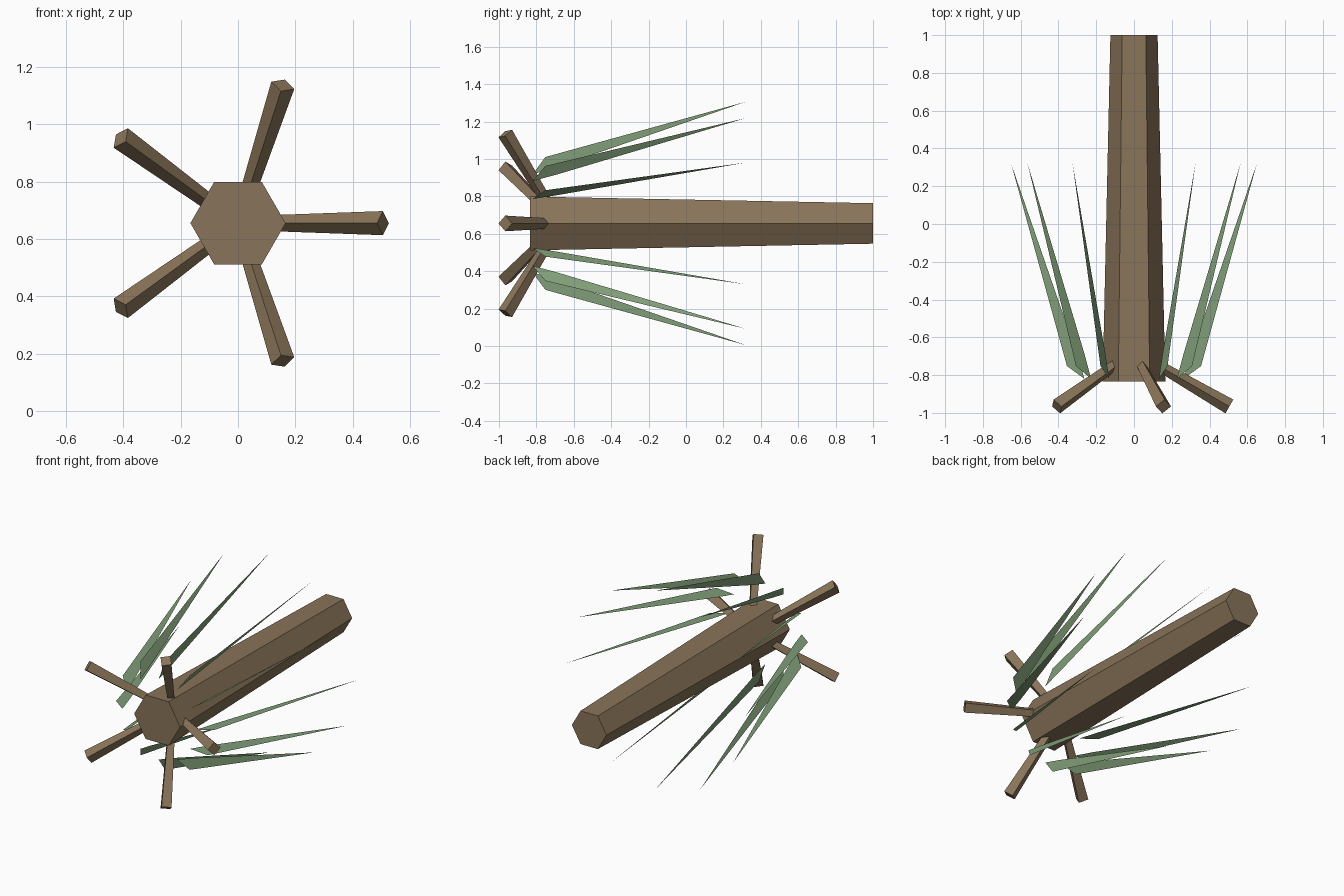
import bpy, bmesh
from math import cos, sin, pi, radians
from mathutils import Vector

if "Cube" in bpy.data.objects:
    bpy.data.objects.remove(bpy.data.objects["Cube"])

AXIS_Z = 0.655  # height of the trunk's axis


def material(name, color):
    m = bpy.data.materials.new(name)
    m.diffuse_color = (*color, 1)
    m.use_nodes = True
    m.node_tree.nodes["Principled BSDF"].inputs["Base Color"].default_value = m.diffuse_color
    return m


def make_object(name, bm, mat):
    mesh = bpy.data.meshes.new(name)
    bm.to_mesh(mesh)
    bm.free()
    mesh.materials.append(mat)
    ob = bpy.data.objects.new(name, mesh)
    bpy.context.collection.objects.link(ob)
    return ob


def around(r, y, a):
    """Point at radius r and angle a about the trunk axis."""
    return Vector((r * cos(a), y, AXIS_Z + r * sin(a)))


def tapered_prism(name, start, end, r1, r2, sides, side_dir, mat):
    """Straight prism with a regular section; side_dir points at one corner."""
    axis = (end - start).normalized()
    u = (side_dir - axis * side_dir.dot(axis)).normalized()
    v = axis.cross(u)
    bm = bmesh.new()
    rings = []
    for c, r in ((start, r1), (end, r2)):
        rings.append([bm.verts.new(c + r * (u * cos(2 * pi * i / sides) + v * sin(2 * pi * i / sides)))
                      for i in range(sides)])
    a, b = rings
    for i in range(sides):
        j = (i + 1) % sides
        bm.faces.new((a[i], a[j], b[j], b[i]))
    bm.faces.new(a[::-1])
    bm.faces.new(b)
    bmesh.ops.recalc_face_normals(bm, faces=bm.faces)
    return make_object(name, bm, mat)


bark = material("bark", (0.25, 0.175, 0.1))
green = material("leaf_green", (0.22, 0.34, 0.19))

# Trunk: six-sided, lying along y
tapered_prism("trunk", Vector((0, -0.835, AXIS_Z)), Vector((0, 1, AXIS_Z)),
              0.166, 0.125, 6, Vector((1, 0, 0)), bark)

# Roots: five square bars flaring toward the front
for k in range(5):
    a = radians(72 * k)
    tapered_prism(f"root_{k + 1}", around(0.09, -0.726, a), around(0.505, -0.966, a),
                  0.027, 0.042, 4, Vector((-sin(a), 0, cos(a))), bark)

# Fronds: twelve flat blades, each in a plane through the trunk axis
FROND = [(0.262, -0.82), (0.355, -0.752), (0.65, 0.318), (0.302, -0.69)]
for k in range(12):
    bm = bmesh.new()
    bm.faces.new([bm.verts.new(around(r, y, radians(30 * k))) for r, y in FROND])
    make_object(f"frond_{k + 1}", bm, green)
